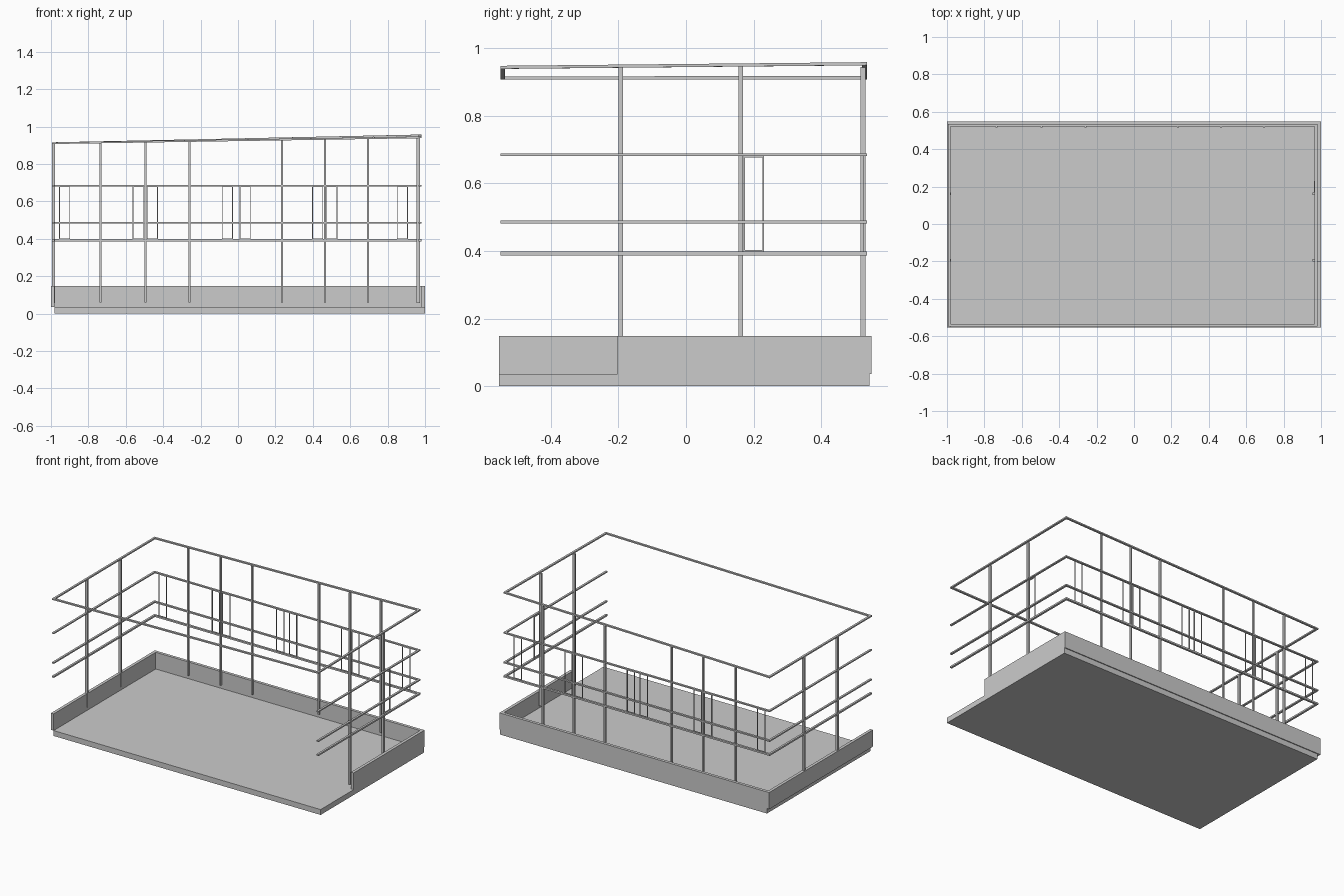
import bpy
import bmesh

cube = bpy.data.objects.get("Cube")
if cube:
    bpy.data.objects.remove(cube, do_unlink=True)

grey = bpy.data.materials.new("light_grey")
grey.use_nodes = True
colour = (0.6, 0.6, 0.6, 1)
grey.diffuse_color = colour
grey.node_tree.nodes["Principled BSDF"].inputs["Base Color"].default_value = colour


def roof_height(x, y):
    """Top of the sloping upper rail."""
    return 0.916 + (x + 1) / 2 * (0.037 + 0.01 * y)


def make_boxes(name, boxes, sloped=False):
    """One object from boxes given as (x range, y range, z range)."""
    bm = bmesh.new()
    for spans in boxes:
        verts = bmesh.ops.create_cube(bm, size=1)["verts"]
        for v in verts:
            v.co = [(a + b) / 2 + c * (b - a) for c, (a, b) in zip(v.co, spans)]
            if sloped:
                v.co.z += roof_height(v.co.x, v.co.y)
    mesh = bpy.data.meshes.new(name)
    bm.to_mesh(mesh)
    bm.free()
    mesh.materials.append(grey)
    obj = bpy.data.objects.new(name, mesh)
    bpy.context.collection.objects.link(obj)
    return obj


# Floor and low surrounding walls
FLOOR = 0.036
WALL = 0.148
make_boxes("floor_slab", [((-0.98, 1), (-0.553, 0.542), (0, FLOOR))])
make_boxes("left_side_wall", [((-1, -0.98), (-0.553, 0.548), (FLOOR, WALL))])
make_boxes("right_side_wall", [((0.98, 1), (-0.203, 0.548), (FLOOR, WALL))])
make_boxes("back_wall", [((-0.98, 0.98), (0.528, 0.548), (FLOOR, WALL))])

# Rail lines shared by every level
WEST = (-0.995, -0.981)
EAST = (0.966, 0.98)
FRONT = (-0.549, -0.535)
BACK = (0.521, 0.535)
LONG = (WEST[0], EAST[1])
SHORT = (FRONT[0], BACK[1])
INNER = (WEST[1], EAST[0])

# Three level rails, open at the front
for name, z in (("lower_rail", (0.387, 0.398)),
                ("middle_rail", (0.481, 0.49)),
                ("upper_rail", (0.68, 0.688))):
    make_boxes(name, [(WEST, SHORT, z), (EAST, SHORT, z), (INNER, BACK, z)])

# Sloping top rail, a closed frame
drop = (-0.009, 0)
make_boxes("top_rail", [(WEST, SHORT, drop), (EAST, SHORT, drop),
                        (INNER, FRONT, drop), (INNER, BACK, drop)], sloped=True)

# Posts of the back and the two ends
posts = []
for x in (-0.735, -0.495, -0.26, 0.235, 0.465, 0.695):
    top = roof_height(x, 0.53) - 0.008
    posts.append(((x - 0.005, x + 0.005), (0.516, 0.53), (0.06, top)))
make_boxes("back_posts", posts)

posts = []
for y in (-0.193, 0.162):
    for xs in ((-0.995, -0.978), (0.955, 0.972)):
        top = roof_height(xs[0], y) - 0.008
        posts.append((xs, (y - 0.007, y + 0.007), (0.058, top)))
make_boxes("end_posts", posts)


# Slim window frames between the lower and upper rails
LOW, HIGH = 0.398, 0.68
T = 0.004
DEPTH = (0.525, 0.531)


def frame(a, b, place):
    """Four slim bars around an opening from a to b."""
    strips = [((a, a + T), (LOW, HIGH)), ((b - T, b), (LOW, HIGH)),
              ((a, b), (LOW, LOW + T)), ((a, b), (HIGH - T, HIGH))]
    return [place(s, z) for s, z in strips]


bars = []
for a in (-0.957, -0.563, -0.487, -0.086, 0.009, 0.396, 0.472, 0.849):
    bars += frame(a, a + 0.059, lambda s, z: (s, DEPTH, z))
make_boxes("back_window_frames", bars)
make_boxes("side_window_frame",
           frame(0.17, 0.23, lambda s, z: ((0.963, 0.969), s, z)))
